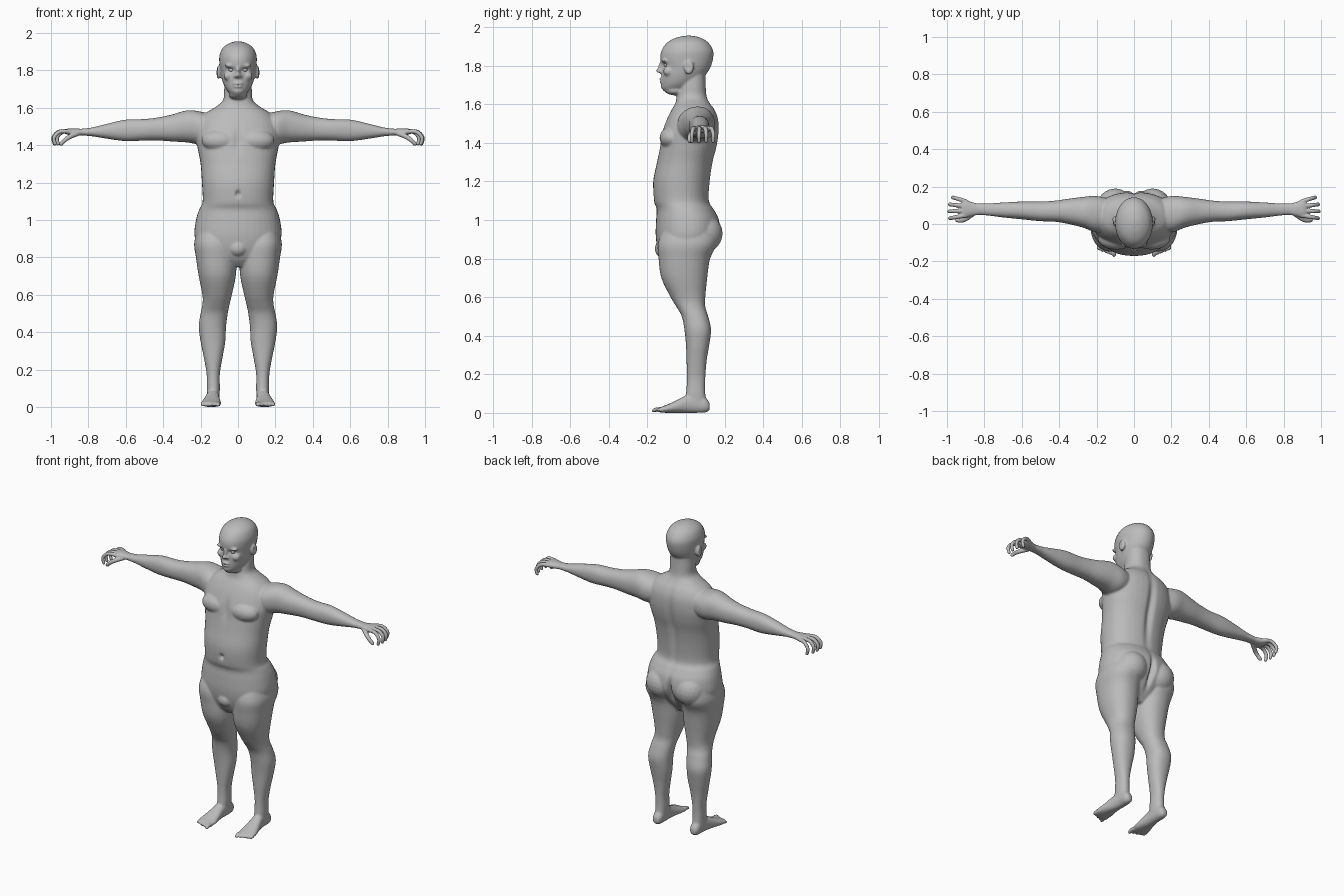
import bpy
import bmesh
import math
from mathutils import Matrix, Vector

default_cube = bpy.data.objects.get("Cube")
if default_cube:
    bpy.data.objects.remove(default_cube, do_unlink=True)

grey = bpy.data.materials.new("plain grey")
grey.use_nodes = True
grey.diffuse_color = (0.5, 0.5, 0.5, 1)
grey.node_tree.nodes["Principled BSDF"].inputs["Base Color"].default_value = grey.diffuse_color

# Maps from (position along axis, first cross value, second cross value) to a point
ALONG = {
    "x": lambda position, a, b: (position, a, b),
    "y": lambda position, a, b: (a, position, b),
    "z": lambda position, a, b: (a, b, position),
}


def spline(rows, steps=4):
    """Smoothly fill in rows of numbers."""
    filled = []
    for i in range(len(rows) - 1):
        before, start = rows[max(i - 1, 0)], rows[i]
        end, after = rows[i + 1], rows[min(i + 2, len(rows) - 1)]
        for k in range(steps):
            t = k / steps
            filled.append([
                b + t / 2 * (c - a + t * (2 * a - 5 * b + 4 * c - d + t * (3 * (b - c) + d - a)))
                for a, b, c, d in zip(before, start, end, after)])
    filled.append(rows[-1])
    return filled


def loft(bm, rows, axis="z", sides=40, power=0.9):
    """Closed skin through rounded sections: position, first low/high, second low/high."""
    rings = []
    for position, a_low, a_high, b_low, b_high in spline(rows):
        ring = []
        for k in range(sides):
            angle = math.tau * k / sides
            u, v = math.cos(angle), math.sin(angle)
            u = math.copysign(abs(u) ** power, u)
            v = math.copysign(abs(v) ** power, v)
            a = (a_low + a_high + u * (a_high - a_low)) / 2
            b = (b_low + b_high + v * (b_high - b_low)) / 2
            ring.append(bm.verts.new(ALONG[axis](position, a, b)))
        rings.append(ring)
    for lower, upper in zip(rings, rings[1:]):
        for k in range(sides):
            n = (k + 1) % sides
            bm.faces.new((lower[k], lower[n], upper[n], upper[k]))
    bm.faces.new(rings[0][::-1])
    bm.faces.new(rings[-1])


def symmetric(rows):
    return [(z, -half, half, front, back) for z, half, front, back in rows]


def blob(bm, centre, radii):
    matrix = Matrix.Translation(centre) @ Matrix.Diagonal((*radii, 1))
    bmesh.ops.create_icosphere(bm, subdivisions=3, radius=1, matrix=matrix)


def digit(bm, path, radius, taper=0.75):
    """Finger or toe as a chain of overlapping balls."""
    points = spline(path, 7)
    for i, point in enumerate(points):
        r = radius * (1 - (1 - taper) * i / len(points))
        blob(bm, point, (r, r, r))


def mirror_copy(bm):
    copy = bmesh.ops.duplicate(bm, geom=bm.verts[:] + bm.edges[:] + bm.faces[:])["geom"]
    verts = [g for g in copy if isinstance(g, bmesh.types.BMVert)]
    bmesh.ops.scale(bm, vec=(-1, 1, 1), verts=verts)


def finish(bm, name, voxel=0, smoothing=0, dents=()):
    """Fuse the pieces into one skin, soften it and press in the dents."""
    bmesh.ops.recalc_face_normals(bm, faces=bm.faces[:])
    mesh = bpy.data.meshes.new(name)
    bm.to_mesh(mesh)
    bm.free()
    obj = bpy.data.objects.new(name, mesh)
    bpy.context.scene.collection.objects.link(obj)
    if voxel:
        remesh = obj.modifiers.new("fuse", "REMESH")
        remesh.mode = "VOXEL"
        remesh.voxel_size = voxel
        smooth = obj.modifiers.new("soften", "SMOOTH")
        smooth.factor = 0.5
        smooth.iterations = smoothing
        graph = bpy.context.evaluated_depsgraph_get()
        graph.update()
        fused = bpy.data.meshes.new_from_object(obj.evaluated_get(graph))
        obj.modifiers.clear()
        obj.data = fused
    for vert in obj.data.vertices:
        x, y, z = vert.co
        for (cx, cy, cz), (rx, ry, rz), push in dents:
            d = ((abs(x) - cx) / rx) ** 2 + ((y - cy) / ry) ** 2 + ((z - cz) / rz) ** 2
            if d < 6:
                move = Vector(push) * math.exp(-d)
                move.x = math.copysign(move.x, push[0] * x)
                vert.co += move
    obj.data.materials.clear()
    obj.data.materials.append(grey)
    obj.data.shade_smooth()


body = bmesh.new()

# Leg, hip to ankle
loft(body, [
    (.97, .04, .21, -.11, .15), (.88, .018, .234, -.145, .16), (.8, .008, .225, -.142, .125),
    (.7, .012, .21, -.128, .11), (.6, .033, .19, -.08, .1), (.55, .045, .19, -.05, .1),
    (.5, .055, .2, -.022, .115), (.43, .064, .21, -.008, .13), (.35, .068, .2, 0, .12),
    (.27, .082, .184, .003, .107), (.18, .097, .168, .005, .1), (.1, .097, .167, 0, .1),
    (.04, .1, .165, -.01, .11)])

# Foot and toes
loft(body, [
    (.123, .115, .15, .015, .05), (.1, .103, .163, .002, .08), (.05, .1, .165, 0, .1),
    (0, .1, .172, 0, .09), (-.05, .095, .185, 0, .065), (-.1, .09, .197, 0, .042),
    (-.14, .097, .195, .003, .028)], "y")
for i in range(5):
    x = .106 + .021 * i
    digit(body, [(x, -.125, .016), (x, -.15 + .006 * i, .018), (x, -.167 + .008 * i, .012)],
          .014 if i == 0 else .0105)

# Arm, shoulder to wrist
loft(body, [
    (.12, -.03, .13, 1.43, 1.56), (.2, -.045, .15, 1.405, 1.58), (.27, -.02, .145, 1.415, 1.587),
    (.35, 0, .135, 1.42, 1.565), (.42, .012, .125, 1.425, 1.55), (.5, .015, .12, 1.425, 1.54),
    (.6, .025, .12, 1.422, 1.537), (.7, .035, .115, 1.435, 1.515), (.78, .045, .11, 1.448, 1.495),
    (.85, .05, .11, 1.453, 1.487)], "x")

# Paired soft shapes: buttock, chest, brow, cheek, nostril wing, ear
for centre, radii in (
        ((.1, .09, .93), (.1, .1, .1)), ((.095, -.075, 1.425), (.1, .062, .06)),
        ((.038, -.112, 1.825), (.035, .015, .009)), ((.05, -.09, 1.77), (.028, .028, .025)),
        ((.013, -.13, 1.768), (.009, .011, .009)), ((.104, .015, 1.79), (.013, .026, .036))):
    blob(body, centre, radii)
mirror_copy(body)

# Torso and neck
loft(body, symmetric([
    (.75, .06, -.09, .06), (.79, .15, -.125, .09), (.85, .21, -.147, .135),
    (.92, .233, -.157, .175), (1, .225, -.155, .172), (1.055, .208, -.152, .145),
    (1.1, .189, -.166, .12), (1.2, .193, -.17, .125), (1.3, .2, -.15, .14),
    (1.38, .215, -.135, .16), (1.45, .225, -.125, .17), (1.52, .21, -.1, .168),
    (1.57, .175, -.075, .15), (1.605, .12, -.055, .125), (1.64, .08, -.048, .108),
    (1.7, .074, -.035, .102), (1.76, .07, -.02, .1)]))

# Head
loft(body, symmetric([
    (1.665, .03, -.112, -.03), (1.683, .05, -.126, .02), (1.71, .07, -.128, .06),
    (1.75, .086, -.127, .1), (1.79, .094, -.125, .127), (1.84, .1, -.133, .141),
    (1.88, .099, -.126, .14), (1.92, .082, -.097, .115), (1.945, .048, -.05, .075),
    (1.955, .015, 0, .03)]), power=1)

# Groin, nose bridge and tip, lips, chin, throat
for centre, radii in (
        ((0, -.122, .85), (.05, .04, .045)), ((0, -.125, 1.792), (.011, .019, .032)),
        ((0, -.138, 1.773), (.013, .019, .012)), ((0, -.126, 1.729), (.026, .014, .007)),
        ((0, -.125, 1.715), (.023, .014, .007)), ((0, -.115, 1.69), (.025, .015, .015)),
        ((0, -.05, 1.67), (.05, .06, .025))):
    blob(body, centre, radii)

finish(body, "body", .0065, 4, [
    ((0, -.17, 1.14), (.012, .03, .016), (0, .018, 0)),       # navel
    ((0, .15, 1.33), (.022, .08, .2), (0, -.018, 0)),         # spine groove
    ((0, .18, .9), (.014, .08, .08), (0, -.035, 0)),          # seat cleft
    ((0, -.13, 1.43), (.02, .05, .06), (0, .01, 0)),          # breastbone
    ((.037, -.118, 1.803), (.021, .03, .011), (0, .013, 0)),  # eye socket
    ((0, -.138, 1.722), (.024, .02, .005), (0, .005, 0)),     # mouth line
    ((.117, .008, 1.793), (.01, .012, .019), (-.008, 0, 0)),  # ear hollow
])

# Hands with curled fingers, and eyeballs
for side, label in ((1, "left"), (-1, "right")):
    hand = bmesh.new()
    loft(hand, [
        (.81, .05, .108, 1.454, 1.488), (.84, .048, .11, 1.452, 1.488), (.875, .04, .12, 1.45, 1.49),
        (.905, .035, .132, 1.455, 1.49), (.922, .042, .126, 1.46, 1.484)], "x")
    for i in range(4):
        y, spread = .046 + .025 * i, .012 * (i - 1.3)
        reach = (.008, .012, .008, -.008)[i]
        digit(hand, [(.9, y, 1.473), (.945 + reach, y + spread * .6, 1.472),
                     (.975 + reach, y + spread, 1.442), (.97 + reach, y + spread, 1.408)], .0125)
    digit(hand, [(.86, .055, 1.462), (.9, .027, 1.445), (.925, .018, 1.428), (.945, .02, 1.408)], .014)
    eye = bmesh.new()
    blob(eye, (.036, -.1005, 1.803), (.014, .0135, .0125))
    for bm in (hand, eye):
        bmesh.ops.scale(bm, vec=(side, 1, 1), verts=bm.verts[:])
    finish(hand, label + "_hand", .0038, 3)
    finish(eye, label + "_eye")
